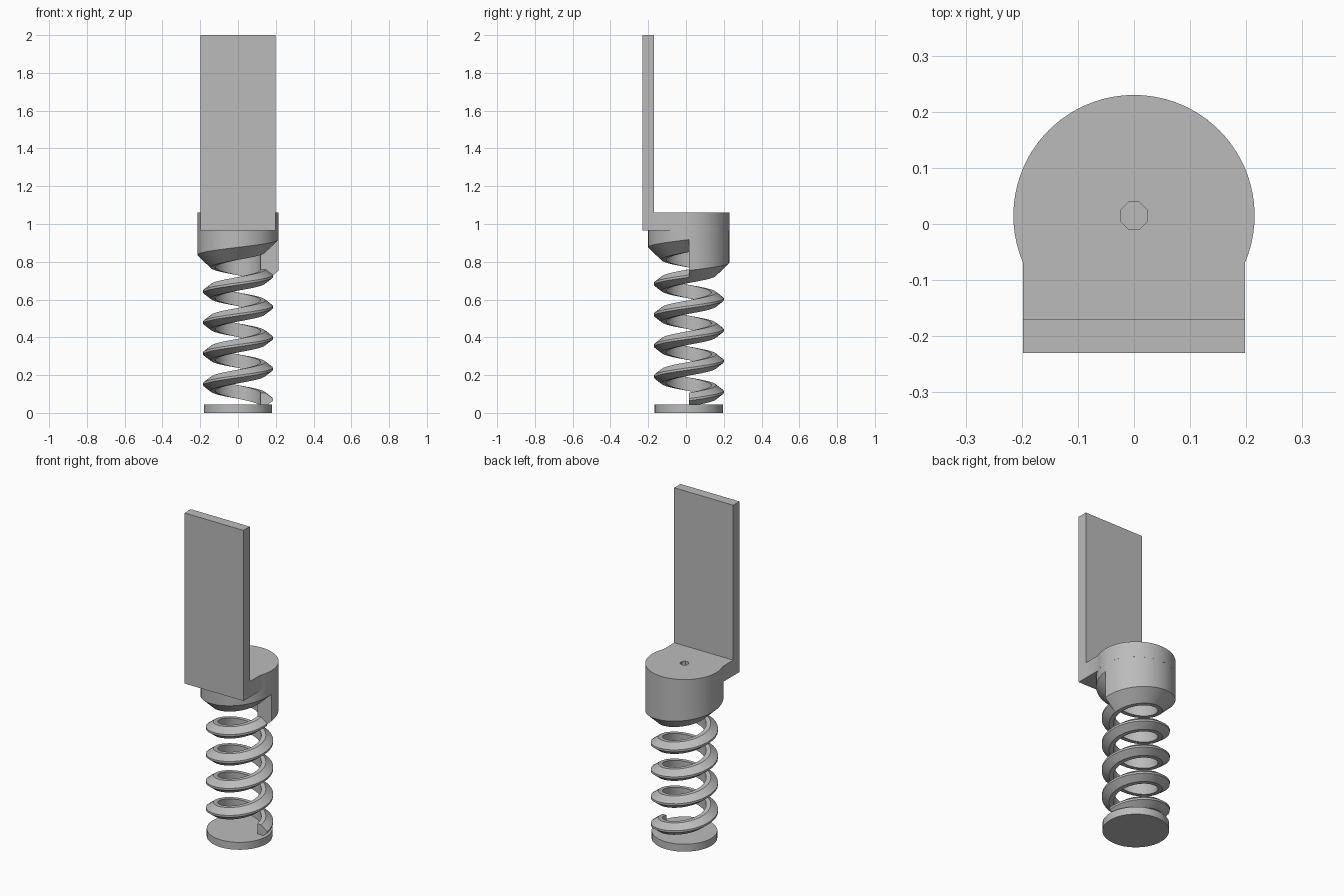
import bpy
import bmesh
from math import cos, sin, pi, tau, asin

if "Cube" in bpy.data.objects:
    bpy.data.objects.remove(bpy.data.objects["Cube"], do_unlink=True)

AXIS_Y = 0.015          # centre line of the round parts
PITCH = 0.1635          # rise of the coil per turn
COIL_START = 0.07
COIL_TURNS = 4
HEAD_R = 0.215
SHELF_Z, TOP_Z = 0.965, 1.06
HALF_W = 0.198
PLATE_FRONT, PLATE_BACK = -0.23, -0.17

grey = bpy.data.materials.new("plain grey")
grey.use_nodes = True
grey.diffuse_color = (0.5, 0.5, 0.5, 1)
grey.node_tree.nodes["Principled BSDF"].inputs["Base Color"].default_value = (0.5, 0.5, 0.5, 1)


def finish(name, bm, smooth=True):
    bmesh.ops.recalc_face_normals(bm, faces=bm.faces)
    mesh = bpy.data.meshes.new(name)
    bm.to_mesh(mesh)
    bm.free()
    mesh.materials.append(grey)
    obj = bpy.data.objects.new(name, mesh)
    bpy.context.collection.objects.link(obj)
    if smooth:
        bpy.ops.object.select_all(action="DESELECT")
        obj.select_set(True)
        bpy.context.view_layer.objects.active = obj
        bpy.ops.object.shade_smooth_by_angle(angle=pi / 6)
    return obj


def sweep(name, section, turns, steps):
    """Sweep a section, given as a function of turn, around the centre line."""
    bm = bmesh.new()
    rings = []
    count = int(turns * steps)
    for i in range(count + 1):
        t = i / steps
        a = t * tau
        rings.append([bm.verts.new((r * cos(a), AXIS_Y + r * sin(a), z))
                      for r, z in section(t)])
    n = len(rings[0])
    for lower, upper in zip(rings, rings[1:]):
        for j in range(n):
            k = (j + 1) % n
            bm.faces.new((lower[j], lower[k], upper[k], upper[j]))
    bm.faces.new(rings[0])
    bm.faces.new(rings[-1])
    return finish(name, bm)


def coil_section(t):
    z = COIL_START + PITCH * t
    half = [(0.12, 0.036), (0.145, 0.036), (0.185, 0.006)]
    return [(r, z - h) for r, h in half] + [(r, z + h) for r, h in reversed(half)]


def skirt_section(t):
    z = COIL_START + PITCH * (COIL_TURNS + t)
    return [(0.12, z - 0.036), (0.145, z - 0.036), (HEAD_R, z + 0.03),
            (HEAD_R, SHELF_Z), (0.12, SHELF_Z)]


# Round foot
bm = bmesh.new()
bmesh.ops.create_cone(bm, cap_ends=True, segments=40, radius1=0.181, radius2=0.181, depth=0.045)
bmesh.ops.translate(bm, verts=bm.verts, vec=(0, AXIS_Y, 0.0225))
finish("foot_disc", bm)

# Coil and the spiral-bottomed skirt that carries it on
sweep("spring_coil", coil_section, COIL_TURNS, 32)
sweep("head_skirt", skirt_section, 1, 48)

# Head cap with its shelf and small centre hole
bm = bmesh.new()
end = 1.5 * pi - asin(HALF_W / HEAD_R)
start = pi - end
arc = [start + (end - start) * i / 48 for i in range(49)]
outline = [(HEAD_R * cos(a), AXIS_Y + HEAD_R * sin(a)) for a in arc]
outline += [(-HALF_W, PLATE_BACK), (HALF_W, PLATE_BACK)]
hole = [(0.026 * cos((i + 0.5) * pi / 4), AXIS_Y + 0.026 * sin((i + 0.5) * pi / 4))
        for i in range(8)]
edges = []
for loop in (outline, hole):
    verts = [bm.verts.new((x, y, SHELF_Z)) for x, y in loop]
    edges += [bm.edges.new((v, verts[(i + 1) % len(verts)])) for i, v in enumerate(verts)]
bmesh.ops.triangle_fill(bm, edges=edges, use_beauty=True)
bottom = list(bm.faces)
extruded = bmesh.ops.extrude_face_region(bm, geom=bottom, use_keep_orig=True)
bmesh.ops.translate(bm, vec=(0, 0, TOP_Z - SHELF_Z),
                    verts=[g for g in extruded["geom"] if isinstance(g, bmesh.types.BMVert)])
finish("head_cap", bm)

# Tall upright plate on the front of the shelf
bm = bmesh.new()
bmesh.ops.create_cube(bm, size=1)
bmesh.ops.scale(bm, vec=(2 * HALF_W, PLATE_BACK - PLATE_FRONT, 2 - SHELF_Z), verts=bm.verts)
bmesh.ops.translate(bm, vec=(0, (PLATE_FRONT + PLATE_BACK) / 2, (2 + SHELF_Z) / 2), verts=bm.verts)
finish("upright_plate", bm, smooth=False)
